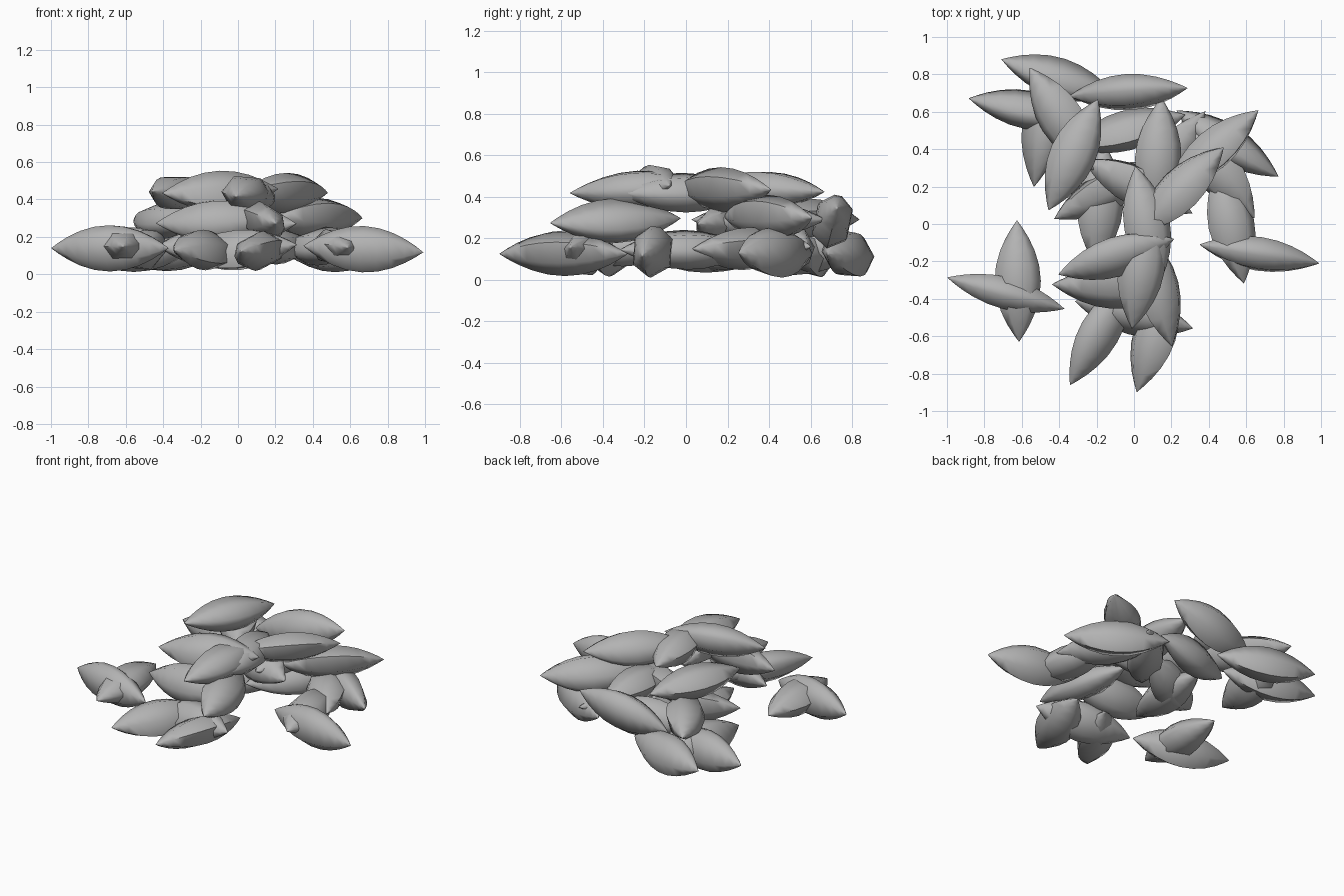
import bpy, bmesh, math
from mathutils import Matrix

if "Cube" in bpy.data.objects:
    bpy.data.objects.remove(bpy.data.objects["Cube"])

LENGTH, RINGS = 0.65, 12
# flattened section: one sharp ridge at +y, blunt edge at -y
SECTION = [(0.125, 0), (0.068, 0.085), (-0.068, 0.085),
           (-0.122, 0.02), (-0.122, -0.02), (-0.068, -0.085), (0.068, -0.085)]

husk = bpy.data.materials.new("husk_grey")
husk.diffuse_color = (0.45, 0.45, 0.45, 1)
husk.use_nodes = True
husk.node_tree.nodes["Principled BSDF"].inputs["Base Color"].default_value = husk.diffuse_color


def seed_mesh():
    """Pointed spindle along x."""
    bm = bmesh.new()
    rings = []
    for i in range(1, RINGS):
        t = -math.cos(math.pi * i / RINGS)
        r = 1 - t * t
        rings.append([bm.verts.new((t * LENGTH / 2, y * r, z * r)) for y, z in SECTION])
    n = len(SECTION)
    for a, b in zip(rings, rings[1:]):
        for k in range(n):
            bm.faces.new((a[k], a[(k + 1) % n], b[(k + 1) % n], b[k]))
    for ring, s in ((rings[0], -1), (rings[-1], 1)):
        tip = bm.verts.new((s * LENGTH / 2, 0, 0))
        for k in range(n):
            bm.faces.new((ring[k], ring[(k + 1) % n], tip))
    bmesh.ops.recalc_face_normals(bm, faces=bm.faces)
    me = bpy.data.meshes.new("seed")
    bm.to_mesh(me)
    bm.free()
    me.materials.append(husk)
    return me


def add_layer(name, seeds):
    """Each seed: x, y, z, yaw, pitch, roll in degrees."""
    for x, y, z, yaw, pitch, roll in seeds:
        ob = bpy.data.objects.new(name, seed_mesh())
        bpy.context.collection.objects.link(ob)
        ob.matrix_world = (Matrix.Translation((x, y, z))
                           @ Matrix.Rotation(math.radians(yaw), 4, 'Z')
                           @ Matrix.Rotation(math.radians(-pitch), 4, 'Y')
                           @ Matrix.Rotation(math.radians(roll), 4, 'X'))
        bpy.ops.object.select_all(action='DESELECT')
        ob.select_set(True)
        bpy.context.view_layer.objects.active = ob
        bpy.ops.object.shade_smooth_by_angle(angle=math.radians(60))


# seeds resting on the ground
add_layer("ground_seed", [
    (-0.685, -0.37, 0.14, -15, 0, -90),
    (-0.62, -0.305, 0.15, 91, 0, 0),
    (0.67, -0.16, 0.135, -9, -3, -95),
    (0.52, 0.0, 0.145, 102, 0, 10),
    (-0.40, 0.78, 0.125, -18, 0, -60),
    (-0.565, 0.61, 0.13, -11, 0, -70),
    (-0.49, 0.52, 0.13, 82, 0, -50),
    (-0.18, -0.58, 0.13, 60, 0, 215),
    (0.115, -0.59, 0.125, 72, 0, 153),
    (0.0, -0.485, 0.13, -13, 5, 230),
    (-0.18, 0.10, 0.13, 86, 0, 10),
    (0.50, 0.43, 0.13, -33, 0, -72),
    (0.45, 0.29, 0.15, -53, 0, 20),
    (-0.14, 0.18, 0.15, 28, 0, 50),
    (0.19, 0.34, 0.16, 54, 0, 30),
    (-0.04, 0.50, 0.17, 15, 0, 120),
])

# seeds lying across the ground layer
add_layer("middle_seed", [
    (-0.03, 0.705, 0.28, 4, 12, 258),
    (-0.385, 0.56, 0.29, -58, 0, 20),
    (0.02, 0.20, 0.27, -26, 0, 40),
    (0.13, 0.35, 0.29, 87, 0, 5),
    (0.42, 0.395, 0.30, 41, 0, 140),
    (-0.115, -0.345, 0.29, -4, 3, 58),
    (0.125, -0.34, 0.285, -76, -2, 150),
])

# seeds on top of the pile
add_layer("top_seed", [
    (-0.325, 0.37, 0.435, 66, -2, 0),
    (0.25, 0.18, 0.435, 45, 0, 150),
    (0.07, -0.01, 0.42, 101, 0, 10),
    (0.04, -0.24, 0.435, 81, 3, 5),
    (-0.095, -0.175, 0.445, 17, 2, 220),
])
